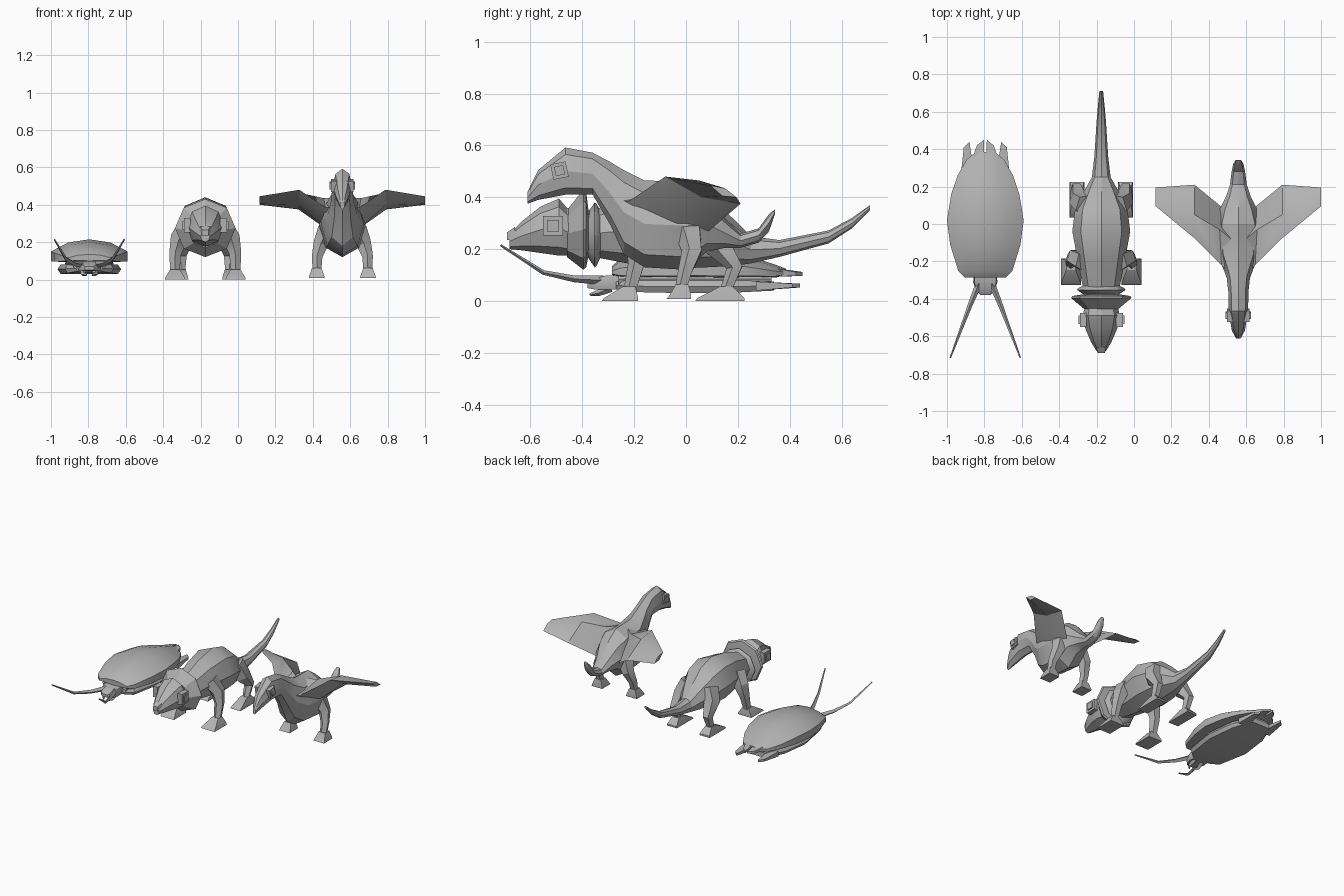
import bpy, bmesh, math
from mathutils import Vector

grey = bpy.data.materials.new("stone_grey")
grey.diffuse_color = (0.45, 0.45, 0.45, 1)

INSECT_X, LIZARD_X, BIRD_X = -0.795, -0.175, 0.558


def skin(name, rings, cx, mirror=False, angle=28):
    """Bridge rings of points into a capped solid, centred on x = cx."""
    bm = bmesh.new()
    loops = [[bm.verts.new(p) for p in ring] for ring in rings]
    n = len(loops[0])
    for a, b in zip(loops, loops[1:]):
        for i in range(n):
            j = (i + 1) % n
            bm.faces.new((a[i], a[j], b[j], b[i]))
    bm.faces.new(loops[0])
    bm.faces.new(loops[-1])
    bmesh.ops.recalc_face_normals(bm, faces=bm.faces)
    me = bpy.data.meshes.new(name)
    bm.to_mesh(me)
    bm.free()
    me.materials.append(grey)
    ob = bpy.data.objects.new(name, me)
    ob.location.x = cx
    bpy.context.collection.objects.link(ob)
    if mirror:
        ob.modifiers.new("mirror", "MIRROR").use_mirror_merge = False
    bpy.ops.object.select_all(action='DESELECT')
    bpy.context.view_layer.objects.active = ob
    ob.select_set(True)
    bpy.ops.object.shade_smooth_by_angle(angle=math.radians(angle))
    return ob


OCT = [(math.sin(i * math.pi / 4), 0.5 + 0.5 * math.cos(i * math.pi / 4)) for i in range(8)]
DOME = [(-1, 0.1), (-1, 0.5), (-0.55, 0.87), (0, 1), (0.55, 0.87), (1, 0.5), (1, 0.1), (0, 0)]
PLATE = [(-0.9, 0), (-1, 0.5), (-0.9, 1), (0.9, 1), (1, 0.5), (0.9, 0)]


def loft(name, profile, sections, cx):
    """Sections along y: (y, half width, low z, high z)."""
    return skin(name, [[(px * w, y, lo + pz * (hi - lo)) for px, pz in profile]
                       for y, w, lo, hi in sections], cx)


def tube(name, path, radii, cx, sides=5):
    """Mirrored tapering limb along a path."""
    pts = [Vector(p) for p in path]
    rings = []
    for i, p in enumerate(pts):
        d = pts[min(i + 1, len(pts) - 1)] - pts[max(i - 1, 0)]
        u = d.cross(Vector((1, 0, 0))).normalized()
        v = d.cross(u).normalized()
        rings.append([p + radii[i] * (u * math.cos(t) + v * math.sin(t))
                      for t in (2 * math.pi * k / sides for k in range(sides))])
    return skin(name, rings, cx, True)


def foot(name, cx, x, toe, heel, hw, ankle, z0=0.0):
    """Mirrored wedge foot, toe pointing forward."""
    def quad(w, y0, y1, z):
        return [(x - w, y0, z), (x + w, y0, z), (x + w, y1, z), (x - w, y1, z)]
    skin(name, [quad(hw, toe, heel, z0), quad(hw * 0.95, toe + 0.01, heel, z0 + 0.012),
                quad(0.025, ankle - 0.025, ankle + 0.025, z0 + 0.055)], cx, True)


def eye(name, cx, x, y, z, tilt, half=0.038):
    """Mirrored square eye plate with a raised inner square."""
    def square(h, xx):
        c, s = math.cos(tilt) * h, math.sin(tilt) * h
        return [(xx, y + a * c - b * s, z + a * s + b * c)
                for a, b in ((-1, -1), (1, -1), (1, 1), (-1, 1))]
    skin(name, [square(half, x - 0.035), square(half, x), square(half * 0.6, x),
                square(half * 0.6, x + 0.008)], cx, True)


def flap(name, x0, x1, tip0, tip1, y0, y1, z0, z1, drop):
    """Mirrored thin pointed plate at the tail of the insect."""
    skin(name, [[(x0, y0, z0), (x1, y0, z0), (x1, y0, z1), (x0, y0, z1)],
                [(tip0, y1, z0 + drop), (tip1, y1 - 0.03, z0 + drop),
                 (tip1, y1 - 0.03, z0 + drop + 0.015), (tip0, y1, z0 + drop + 0.015)]],
         INSECT_X, True)


# Insect: domed shell, layered belly, head, feelers
loft("insect_shell", DOME, [
    (-0.285, 0.11, 0.10, 0.135), (-0.25, 0.145, 0.09, 0.165), (-0.11, 0.188, 0.085, 0.2),
    (0.02, 0.205, 0.085, 0.215), (0.16, 0.182, 0.085, 0.2), (0.26, 0.148, 0.088, 0.168),
    (0.345, 0.10, 0.09, 0.14), (0.385, 0.05, 0.10, 0.125)], INSECT_X)
loft("insect_core", PLATE, [
    (-0.26, 0.09, 0.06, 0.11), (0, 0.13, 0.06, 0.11), (0.33, 0.06, 0.06, 0.11)], INSECT_X)
loft("insect_belly", PLATE, [
    (-0.27, 0.07, 0.045, 0.075), (-0.22, 0.13, 0.035, 0.08), (0, 0.17, 0.03, 0.08),
    (0.2, 0.145, 0.033, 0.08), (0.34, 0.08, 0.04, 0.075)], INSECT_X)
flap("insect_wing_tip", 0.005, 0.08, 0.008, 0.045, 0.32, 0.45, 0.092, 0.13, 0.005)
flap("insect_tail_plate", 0.06, 0.13, 0.085, 0.115, 0.27, 0.44, 0.04, 0.075, 0.012)
loft("insect_head", PLATE, [
    (-0.26, 0.06, 0.045, 0.1), (-0.31, 0.065, 0.045, 0.098), (-0.355, 0.05, 0.045, 0.085),
    (-0.38, 0.025, 0.05, 0.07)], INSECT_X)
tube("insect_jaw", [(0.03, -0.29, 0.05), (0.035, -0.34, 0.03), (0.015, -0.37, 0.025)],
     [0.016, 0.012, 0.005], INSECT_X, 4)
tube("insect_feeler", [(0.035, -0.32, 0.08), (0.08, -0.43, 0.085), (0.125, -0.55, 0.11),
                       (0.187, -0.715, 0.215)], [0.018, 0.013, 0.009, 0.004], INSECT_X, 4)

# Lizard: body and tail, neck frills, head, legs
loft("lizard_body", OCT, [
    (-0.42, 0.08, 0.17, 0.34), (-0.33, 0.10, 0.165, 0.36), (-0.2, 0.125, 0.14, 0.41),
    (-0.04, 0.155, 0.125, 0.44), (0.08, 0.14, 0.13, 0.405), (0.18, 0.09, 0.135, 0.32),
    (0.25, 0.05, 0.145, 0.25), (0.36, 0.037, 0.17, 0.235), (0.55, 0.025, 0.222, 0.272),
    (0.64, 0.017, 0.28, 0.32), (0.71, 0.01, 0.35, 0.37)], LIZARD_X)
loft("front_frill", OCT, [
    (-0.46, 0.085, 0.17, 0.35), (-0.395, 0.162, 0.12, 0.43), (-0.385, 0.155, 0.13, 0.42),
    (-0.375, 0.09, 0.18, 0.34)], LIZARD_X)
loft("rear_frill", OCT, [
    (-0.38, 0.09, 0.17, 0.34), (-0.352, 0.13, 0.13, 0.38), (-0.345, 0.125, 0.135, 0.375),
    (-0.325, 0.09, 0.18, 0.34)], LIZARD_X)
loft("lizard_head", OCT, [
    (-0.68, 0.025, 0.20, 0.262), (-0.63, 0.055, 0.195, 0.31), (-0.56, 0.085, 0.185, 0.365),
    (-0.49, 0.1, 0.175, 0.395), (-0.46, 0.092, 0.175, 0.36), (-0.41, 0.08, 0.17, 0.345)], LIZARD_X)
loft("lizard_nose", PLATE, [
    (-0.69, 0.018, 0.235, 0.265), (-0.66, 0.03, 0.235, 0.285)], LIZARD_X)
eye("lizard_eye", LIZARD_X, 0.115, -0.513, 0.29, 0)
tube("lizard_front_leg", [(0.09, -0.2, 0.29), (0.14, -0.18, 0.22), (0.16, -0.19, 0.14),
                          (0.163, -0.215, 0.04)], [0.06, 0.05, 0.034, 0.026], LIZARD_X)
foot("lizard_front_foot", LIZARD_X, 0.162, -0.325, -0.185, 0.054, -0.22)
tube("lizard_hind_leg", [(0.08, 0.1, 0.29), (0.12, 0.13, 0.21), (0.132, 0.19, 0.13),
                         (0.13, 0.155, 0.04)], [0.065, 0.055, 0.034, 0.024], LIZARD_X)
foot("lizard_hind_foot", LIZARD_X, 0.13, 0.035, 0.225, 0.04, 0.155)

# Bird: body with hooked head and upturned tail, wings, legs
loft("bird_body", OCT, [
    (-0.612, 0.012, 0.375, 0.42), (-0.57, 0.035, 0.39, 0.505), (-0.465, 0.052, 0.41, 0.592),
    (-0.36, 0.054, 0.41, 0.572), (-0.29, 0.062, 0.29, 0.535), (-0.24, 0.08, 0.18, 0.505),
    (-0.16, 0.115, 0.13, 0.465), (0, 0.125, 0.12, 0.46), (0.08, 0.1, 0.19, 0.405),
    (0.15, 0.065, 0.205, 0.32), (0.21, 0.045, 0.205, 0.26), (0.28, 0.036, 0.225, 0.28),
    (0.32, 0.028, 0.268, 0.335), (0.343, 0.014, 0.335, 0.353)], BIRD_X)
eye("bird_eye", BIRD_X, 0.06, -0.488, 0.503, 0.2, 0.03)
skin("bird_wing", [
    [(0.04, -0.27, 0.39), (0.04, -0.08, 0.44), (0.06, 0.06, 0.25), (0.06, -0.1, 0.25)],
    [(0.09, -0.22, 0.385), (0.10, -0.03, 0.435), (0.10, 0.10, 0.28), (0.10, -0.05, 0.28)],
    [(0.23, -0.08, 0.48), (0.235, 0.05, 0.465), (0.235, 0.21, 0.375), (0.235, 0.06, 0.40)],
    [(0.442, 0.095, 0.445), (0.442, 0.15, 0.435), (0.442, 0.195, 0.40), (0.442, 0.14, 0.405)]],
     BIRD_X, True)
tube("bird_leg", [(0.08, 0.01, 0.27), (0.115, 0.025, 0.19), (0.135, 0.0, 0.12),
                  (0.136, -0.02, 0.04)], [0.055, 0.042, 0.03, 0.024], BIRD_X)
foot("bird_foot", BIRD_X, 0.137, -0.075, 0.02, 0.042, -0.015, 0.008)
